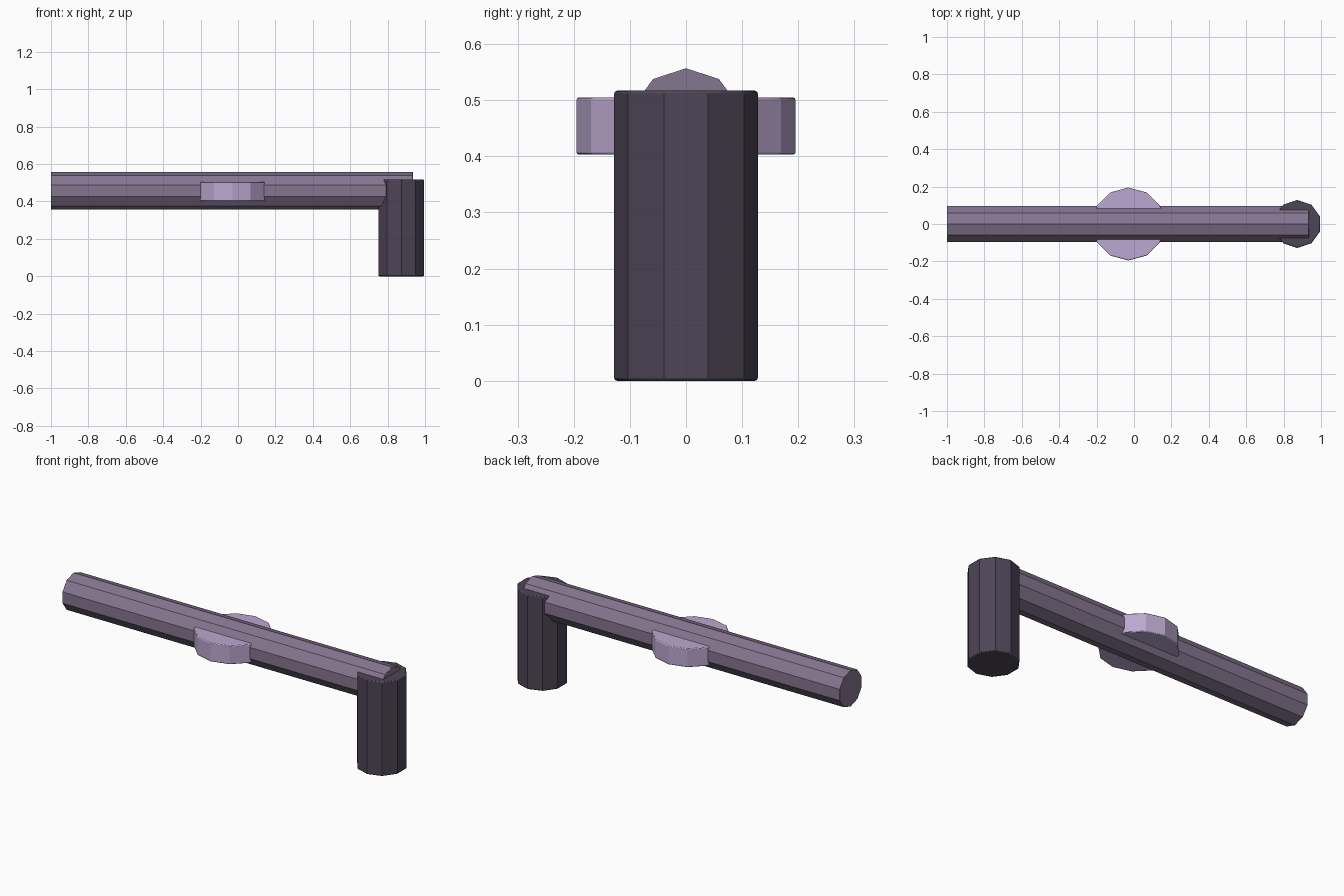
import bpy, math

cube = bpy.data.objects.get("Cube")
if cube:
    bpy.data.objects.remove(cube, do_unlink=True)


def material(name, colour):
    mat = bpy.data.materials.new(name)
    mat.use_nodes = True
    mat.diffuse_color = (*colour, 1)
    mat.node_tree.nodes["Principled BSDF"].inputs["Base Color"].default_value = (*colour, 1)
    return mat


def prism(name, sides, radius, length, centre, rotation, mat, bevel):
    """Many-sided bar with softened edges."""
    bpy.ops.mesh.primitive_cylinder_add(vertices=sides, radius=radius, depth=length,
                                        location=centre, rotation=rotation)
    obj = bpy.context.object
    obj.name = name
    obj.data.materials.append(mat)
    mod = obj.modifiers.new("soft_edges", 'BEVEL')
    mod.width = bevel
    mod.segments = 2
    mod.limit_method = 'ANGLE'
    mod.angle_limit = math.radians(50)
    bpy.ops.object.shade_smooth_by_angle(angle=math.radians(25))
    return obj


mauve = material("mauve_grey", (0.235, 0.18, 0.28))
dark = material("dark_plum", (0.075, 0.058, 0.092))
lilac = material("pale_lilac", (0.50, 0.39, 0.63))

# Long horizontal rod, running into the head of the post
rod = prism("rod", 10, 0.1, 1.935, (-0.0325, 0, 0.457),
            (0, math.pi / 2, 0), mauve, 0.002)
# Turn the profile so that a corner lies on top
for v in rod.data.vertices:
    a = math.pi / 2
    x, y = v.co.x, v.co.y
    v.co.x, v.co.y = x * math.cos(a) - y * math.sin(a), x * math.sin(a) + y * math.cos(a)

# Upright post at the left end
prism("post", 10, 0.128, 0.517, (0.873, 0, 0.2585), (0, 0, 0), dark, 0.005)

# Disc through the middle of the rod
prism("middle_disc", 12, 0.195, 0.102, (-0.03, 0, 0.454), (0, 0, 0), lilac, 0.004)
